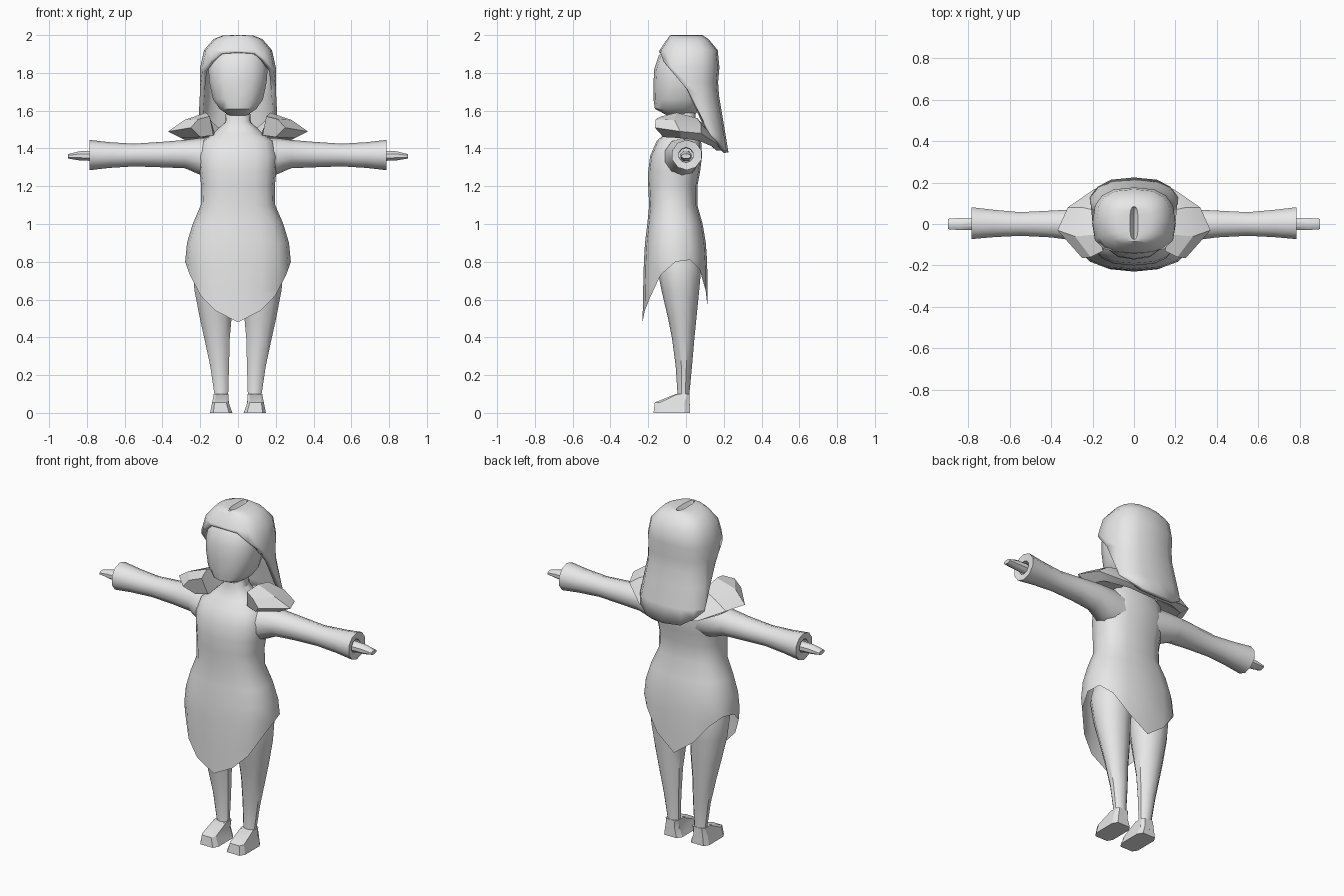
import bpy, bmesh, math

cube = bpy.data.objects.get("Cube")
if cube:
    bpy.data.objects.remove(cube)

clay = bpy.data.materials.new("light_grey")
clay.use_nodes = True
clay.diffuse_color = (0.8, 0.8, 0.8, 1)
clay.node_tree.nodes["Principled BSDF"].inputs["Base Color"].default_value = (0.8, 0.8, 0.8, 1)


def make(name, rings, closed=True, caps=True, smooth=40):
    """Skin a list of point rings into one object."""
    bm = bmesh.new()
    rows = [[bm.verts.new(p) for p in ring] for ring in rings]
    n = len(rows[0])
    for a, b in zip(rows, rows[1:]):
        for i in range(n if closed else n - 1):
            j = (i + 1) % n
            bm.faces.new((a[i], a[j], b[j], b[i]))
    if caps:
        bm.faces.new(rows[0])
        bm.faces.new(rows[-1])
    bmesh.ops.remove_doubles(bm, verts=bm.verts, dist=0.0005)
    bmesh.ops.dissolve_degenerate(bm, edges=bm.edges, dist=0.0005)
    bmesh.ops.recalc_face_normals(bm, faces=bm.faces)
    mesh = bpy.data.meshes.new(name)
    bm.to_mesh(mesh)
    bm.free()
    mesh.materials.append(clay)
    obj = bpy.data.objects.new(name, mesh)
    bpy.context.collection.objects.link(obj)
    bpy.ops.object.select_all(action='DESELECT')
    obj.select_set(True)
    bpy.context.view_layer.objects.active = obj
    bpy.ops.object.shade_smooth_by_angle(angle=math.radians(smooth))
    return obj


def spow(v, p):
    return math.copysign(abs(v) ** p, v) if abs(v) > 1e-6 else 0.0


def tube(name, sections, axis="z", n=10, power=1.0, side=1, smooth=40):
    """Sections are (position, u_min, u_max, v_min, v_max) along an axis."""
    rings = []
    for pos, u0, u1, v0, v1 in sections:
        ring = []
        for i in range(n):
            a = 2 * math.pi * (i + 0.5) / n
            u = (u0 + u1) / 2 + (u1 - u0) / 2 * spow(math.cos(a), power)
            v = (v0 + v1) / 2 + (v1 - v0) / 2 * spow(math.sin(a), power)
            x, y, z = (u, v, pos) if axis == "z" else (pos, u, v)
            ring.append((side * x, y, z))
        rings.append(ring)
    return make(name, rings, smooth=smooth)


def section_at(profile, z):
    for a, b in zip(profile, profile[1:]):
        if b[0] <= z <= a[0]:
            t = (a[0] - z) / (a[0] - b[0])
            return [p + (q - p) * t for p, q in zip(a, b)]
    return profile[0] if z > profile[0][0] else profile[-1]


def drape(name, profile, hem, power, top=()):
    """Shell of (z, half width, front, back) levels cut off at a hem, front to back."""
    half = len(hem) - 1
    rings = []
    for level in list(top) + list(profile):
        ring = []
        for i in range(2 * half):
            a = math.pi * i / half
            low = hem[min(i, 2 * half - i)]
            z, w, f, b = level if level in top else section_at(profile, max(level[0], low))
            ring.append((w * spow(math.sin(a), power),
                         (f + b) / 2 - (b - f) / 2 * spow(math.cos(a), power), z))
        rings.append(ring)
    return make(name, rings, caps=False)


# Dress: neck, bodice and pointed skirt in one shell
drape("dress", [
    (1.62, .062, -.08, .05), (1.54, .068, -.08, .05), (1.48, .13, -.11, .07),
    (1.44, .19, -.155, .08), (1.36, .21, -.19, .085), (1.28, .203, -.2, .075),
    (1.2, .195, -.2, .06), (1.1, .197, -.195, .06), (1.0, .24, -.205, .088),
    (.9, .27, -.217, .105), (.8, .28, -.223, .112), (.65, .262, -.227, .114),
    (.48, .25, -.23, .115)],
    [.48, .54, .62, .73, .8, .81, .76, .65, .56], .8)

# Head
tube("head", [
    (1.575, -.05, .05, -.1, .04), (1.61, -.1, .1, -.165, .08),
    (1.66, -.135, .135, -.172, .1), (1.75, -.155, .155, -.172, .12),
    (1.82, -.16, .16, -.168, .13), (1.89, -.15, .15, -.145, .13),
    (1.95, -.11, .11, -.09, .1)], n=14, power=.85)

# Long hair with a parting groove, open around the face
hair = drape("hair", [
    (1.998, .08, -.085, .09), (1.978, .13, -.1, .12), (1.92, .18, -.14, .168),
    (1.83, .2, -.165, .177), (1.75, .202, -.165, .17), (1.68, .2, -.15, .175),
    (1.6, .21, -.13, .188), (1.48, .225, -.1, .208), (1.38, .23, -.1, .225)],
    [1.91, 1.905, 1.86, 1.81, 1.71, 1.47, 1.43, 1.39, 1.38], .75,
    top=[(1.972, 0, -.07, .08), (2.0, .02, -.075, .085)])
shell = hair.modifiers.new("thickness", 'SOLIDIFY')
shell.thickness = .025
shell.offset = -1

# Faceted collar: shoulder plates joined behind the neck
collar = [
    [(.13, -.1, 1.47), (.15, -.13, 1.57), (.21, -.16, 1.555), (.25, -.165, 1.51), (.2, -.12, 1.46)],
    [(.12, -.02, 1.47), (.17, -.05, 1.59), (.285, -.06, 1.55), (.37, -.03, 1.49), (.3, -.03, 1.455)],
    [(.12, .06, 1.47), (.16, .06, 1.56), (.25, .08, 1.53), (.32, .08, 1.48), (.27, .07, 1.44)],
    [(.08, .1, 1.45), (.09, .11, 1.5), (.15, .15, 1.46), (.19, .17, 1.42), (.15, .14, 1.41)],
    [(0, .1, 1.44), (0, .11, 1.48), (0, .15, 1.44), (0, .195, 1.39), (0, .16, 1.39)]]
mirrored = [[(-x, y, z) for x, y, z in ring] for ring in reversed(collar[:-1])]
make("collar", collar + mirrored, smooth=20)

for side, label in ((1, "left"), (-1, "right")):
    # Sleeve with a hollow cuff, then the hand
    tube(label + "_sleeve", [
        (.1, -.12, .07, 1.24, 1.46), (.2, -.115, .075, 1.26, 1.455),
        (.28, -.085, .075, 1.295, 1.445), (.4, -.068, .068, 1.3, 1.435),
        (.55, -.06, .06, 1.305, 1.425), (.68, -.067, .072, 1.297, 1.433),
        (.785, -.077, .085, 1.285, 1.445), (.78, -.04, .04, 1.325, 1.405),
        (.74, -.038, .038, 1.327, 1.403)], axis="x", side=side)
    tube(label + "_hand", [
        (.73, -.033, .033, 1.33, 1.39), (.84, -.032, .032, 1.335, 1.387),
        (.9, -.027, .027, 1.346, 1.371)], axis="x", n=8, side=side)
    # Leg and wedge foot
    tube(label + "_leg", [
        (.95, .0, .2, -.15, .06), (.78, .008, .248, -.155, .082),
        (.65, .02, .236, -.13, .07), (.5, .03, .206, -.095, .055),
        (.4, .04, .183, -.075, .045), (.25, .045, .15, -.055, .032),
        (.1, .05, .127, -.045, .018), (.04, .045, .135, -.05, .02)], side=side)
    tube(label + "_foot", [
        (0, .028, .15, -.175, .024), (.055, .048, .138, -.168, .022),
        (.1, .048, .13, -.055, .02)], n=8, power=.4, side=side, smooth=25)
